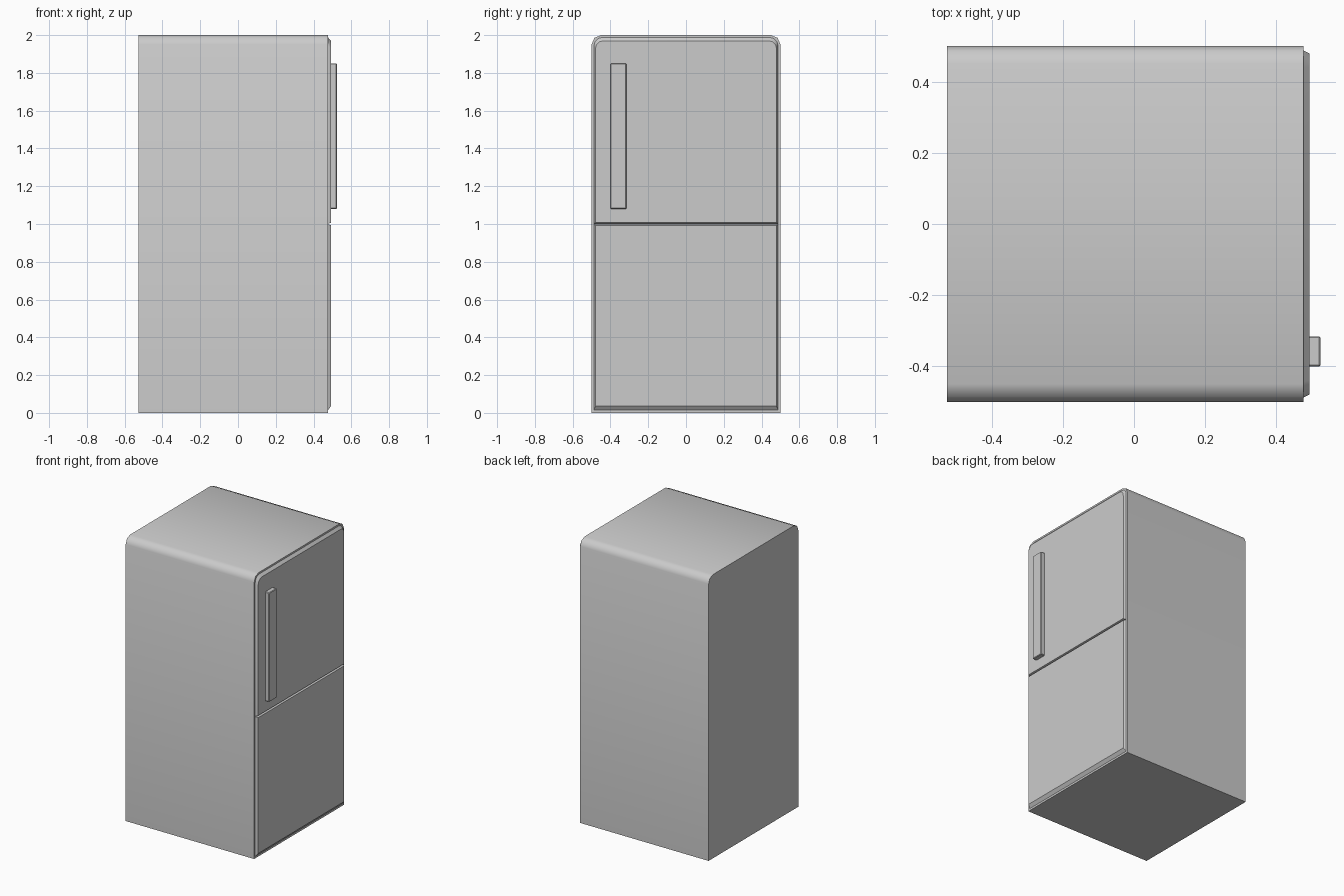
import bpy, bmesh
from math import sin, cos, pi, radians

if "Cube" in bpy.data.objects:
    bpy.data.objects.remove(bpy.data.objects["Cube"])


def outline(half, bottom, top, r, segs):
    # closed y-z outline; r rounds the two top corners
    pts = [(-half, bottom), (half, bottom)]
    if r == 0:
        return pts + [(half, top), (-half, top)]
    for cy, start in ((half - r, 0), (-half + r, pi / 2)):
        for i in range(segs + 1):
            a = start + i * pi / 2 / segs
            pts.append((cy + r * cos(a), top - r + r * sin(a)))
    return pts


def loft(name, sections):
    # skin between matching outlines placed at successive x positions
    bm = bmesh.new()
    loops = [[bm.verts.new((x, y, z)) for y, z in pts] for x, pts in sections]
    bm.faces.new(loops[0])
    bm.faces.new(loops[-1])
    for a, b in zip(loops, loops[1:]):
        n = len(a)
        for i in range(n):
            j = (i + 1) % n
            bm.faces.new((a[i], a[j], b[j], b[i]))
    bmesh.ops.recalc_face_normals(bm, faces=bm.faces)
    mesh = bpy.data.meshes.new(name)
    bm.to_mesh(mesh)
    bm.free()
    ob = bpy.data.objects.new(name, mesh)
    bpy.context.collection.objects.link(ob)
    return ob


def smooth(ob, angle):
    bpy.ops.object.select_all(action='DESELECT')
    ob.select_set(True)
    bpy.context.view_layer.objects.active = ob
    bpy.ops.object.shade_smooth_by_angle(angle=radians(angle))


BACK, SEAM, FACE, GRIP = -0.526, 0.476, 0.493, 0.524

# Cabinet with rounded top edges
shell = outline(0.5, 0, 2, 0.05, 2)
cabinet = loft("cabinet", [(BACK, shell), (SEAM, shell)])
smooth(cabinet, 50)

# Upper and lower doors with chamfered rims, leaving a notch between them
upper = loft("upper_door", [
    (SEAM - 0.005, outline(0.488, 1.001, 1.988, 0.045, 3)),
    (SEAM, outline(0.488, 1.001, 1.988, 0.045, 3)),
    (FACE, outline(0.479, 1.007, 1.970, 0.04, 3))])
smooth(upper, 35)
loft("lower_door", [
    (SEAM - 0.005, outline(0.488, 0.014, 0.999, 0, 0)),
    (SEAM, outline(0.488, 0.014, 0.999, 0, 0)),
    (FACE, outline(0.479, 0.036, 0.993, 0, 0))])

# Bar handle on the upper door
bpy.ops.mesh.primitive_cube_add(size=1, location=((FACE + GRIP) / 2 - 0.002, -0.358, 1.465))
handle = bpy.context.object
handle.name = "upper_door_handle"
handle.scale = (GRIP - FACE + 0.004, 0.085, 0.77)
bpy.ops.object.transform_apply(location=False, rotation=False, scale=True)
bevel = handle.modifiers.new("soft_edges", 'BEVEL')
bevel.width = 0.004
bevel.segments = 1
